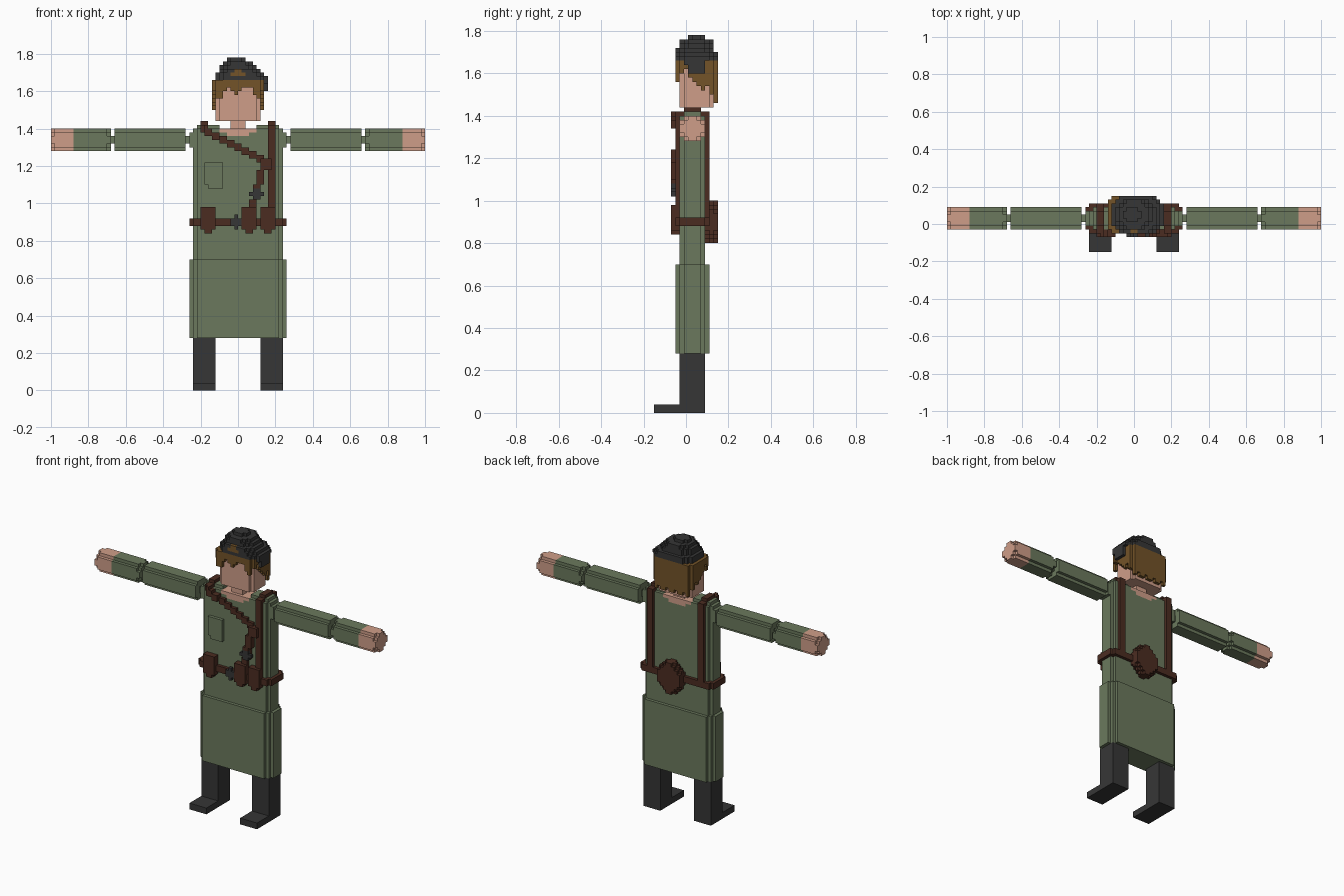
import bpy, bmesh, math

if "Cube" in bpy.data.objects:
    bpy.data.objects.remove(bpy.data.objects["Cube"])

U = 0.02  # block size


def material(name, srgb):
    m = bpy.data.materials.new(name)
    lin = [((c / 255 + 0.055) / 1.055) ** 2.4 for c in srgb]
    m.diffuse_color = (*lin, 1)
    m.use_nodes = True
    m.node_tree.nodes["Principled BSDF"].inputs["Base Color"].default_value = m.diffuse_color
    return m


MATS = {
    "g": material("coat green", (107, 121, 93)),
    "s": material("skin", (207, 158, 137)),
    "b": material("leather brown", (75, 44, 33)),
    "d": material("dark grey", (54, 54, 54)),
    "h": material("hair brown", (115, 83, 40)),
}


def box(x0, x1, y0, y1, z0, z1):
    """Grid cells filling a box (y grid is shifted by half a block)."""
    r = lambda v: math.floor(v / U + 0.5)
    return {(i, j, k) for i in range(r(x0), r(x1))
            for j in range(r(y0 + 0.01), r(y1 + 0.01))
            for k in range(r(z0), r(z1))}


def mbox(s, x0, x1, *rest):
    """Box on the side given by sign s."""
    return box(x0, x1, *rest) if s > 0 else box(-x1, -x0, *rest)


def prism(cells, axis, cut=1, end_cut=1):
    """Notch the four long edges of a box of cells; end slices may be cut deeper."""
    lo = [min(c[a] for c in cells) for a in range(3)]
    hi = [max(c[a] for c in cells) for a in range(3)]
    a, b = [n for n in range(3) if n != axis]
    dist = lambda c, n: min(c[n] - lo[n], hi[n] - c[n])
    return {c for c in cells if dist(c, a) + dist(c, b) >=
            (end_cut if dist(c, axis) == 0 else cut)}


def build(name, *layers):
    """layers: (colour key, cells); later layers repaint earlier ones."""
    vox = {}
    for key, cells in layers:
        vox.update({c: key for c in cells})
    keys = sorted(set(vox.values()))
    bm, verts = bmesh.new(), {}
    for c, key in vox.items():
        for a in range(3):
            for s in (0, 1):
                n = list(c)
                n[a] += 1 if s else -1
                if tuple(n) in vox:
                    continue
                quad = []
                for du, dv in ((0, 0), (1, 0), (1, 1), (0, 1)):
                    p = list(c)
                    p[a] += s
                    p[(a + 1) % 3] += du
                    p[(a + 2) % 3] += dv
                    p = tuple(p)
                    if p not in verts:
                        verts[p] = bm.verts.new((p[0] * U, p[1] * U - 0.01, p[2] * U))
                    quad.append(verts[p])
                f = bm.faces.new(quad if s else quad[::-1])
                f.material_index = keys.index(key)
    bmesh.ops.dissolve_limit(bm, angle_limit=0.01, verts=bm.verts[:],
                             edges=bm.edges[:], delimit={'MATERIAL'})
    me = bpy.data.meshes.new(name)
    bm.to_mesh(me)
    bm.free()
    for key in keys:
        me.materials.append(MATS[key])
    bpy.context.collection.objects.link(bpy.data.objects.new(name, me))


for s, side in ((-1, "right"), (1, "left")):
    # boots with flat toes
    build(side + "_boot", ("d", mbox(s, .12, .24, -.03, .09, 0, .28)
                           | mbox(s, .12, .24, -.15, -.03, 0, .04)))
    # arms with thin joints
    joint = mbox(s, .24, .68, .01, .05, 1.32, 1.36)
    upper = prism(mbox(s, .28, .66, -.03, .09, 1.28, 1.40), 0)
    build(side + "_upper_arm", ("g", joint | upper))
    fore = prism(mbox(s, .68, 1.0, -.03, .09, 1.28, 1.40), 0, 1, 2)
    hand = fore & mbox(s, .88, 1.0, -.03, .09, 1.28, 1.40)
    build(side + "_forearm", ("g", fore), ("s", hand))

# coat: skirt, torso with shoulders, chest pocket
build("skirt", ("g", prism(box(-.26, .26, -.05, .11, .28, .70), 2, 2, 2)))
torso = prism(box(-.24, .24, -.03, .09, .70, 1.40), 2)
neckline = (box(-.10, .10, -.03, .09, 1.38, 1.40) | box(-.06, .06, -.03, .09, 1.36, 1.38))
for s in (-1, 1):
    torso |= mbox(s, .10, .22, -.01, .07, 1.40, 1.42)
    torso |= mbox(s, .24, .26, -.01, .07, 1.30, 1.38)
pocket = box(-.18, -.08, -.05, -.03, 1.08, 1.22) - box(-.18, -.16, -.05, -.03, 1.08, 1.10)
build("torso", ("g", torso | pocket), ("s", neckline))

# neck and head
build("neck", ("s", box(-.04, .04, -.01, .07, 1.40, 1.46)))
head = prism(box(-.12, .12, -.03, .13, 1.44, 1.66), 2)
build("head", ("s", head))

# hair: uneven fringe, sides and back around the head
fringe = [1.56, 1.56, 1.60, 1.62, 1.60, 1.58, 1.60, 1.62, 1.62, 1.62, 1.58, 1.56]
sides = [1.60, 1.62, 1.58, 1.56, 1.54, 1.52, 1.54, 1.50]
hair = box(-.12, .12, -.03, .13, 1.64, 1.66)
for n, z in enumerate(fringe):
    x = -.12 + n * U
    hair |= box(x, x + U, -.05, -.03, z, 1.66)
    hair |= box(x, x + U, .13, .15, 1.46 + U * (n % 3 == 1), 1.66)
for n, z in enumerate(sides):
    y = -.03 + n * U
    for s in (-1, 1):
        hair |= mbox(s, .12, .14, y, y + U, z, 1.66)
        if n in (0, 7):
            hair |= mbox(s, .10, .12, y, y + U, z, 1.66)
build("hair", ("h", hair))

# soft cap: stacked rounded layers drooping to one side, with a small badge
cap = set()
for z, x0, x1, y0, y1, cut in (
        (1.60, .12, .16, .01, .09, 0), (1.62, .10, .16, -.01, .11, 1),
        (1.64, .06, .16, -.05, .13, 2), (1.66, -.12, .16, -.05, .15, 2),
        (1.68, -.12, .14, -.05, .15, 2), (1.70, -.10, .12, -.05, .13, 2),
        (1.72, -.10, .10, -.03, .13, 2), (1.74, -.08, .08, -.03, .13, 2),
        (1.76, -.06, .04, .01, .09, 1)):
    cap |= prism(box(x0, x1, y0, y1, z, z + U), 2, cut, cut)
badge = box(-.04, .04, -.05, -.03, 1.68, 1.70) | box(-.02, .02, -.05, -.03, 1.70, 1.72)
build("cap", ("d", cap), ("h", badge))

# shoulder straps over the top and down the back
straps = set()
for s in (-1, 1):
    straps |= mbox(s, .16, .20, .09, .11, .90, 1.40)
    straps |= mbox(s, .16, .20, -.05, .11, 1.38, 1.42)
    straps |= mbox(s, .16, .20, -.01, .07, 1.42, 1.44)
# front: straight strap, diagonal strap and its lower branch
straps |= box(.16, .20, -.05, -.03, .90, 1.40)
for n in range(17):
    x, z = -.18 + n * U, 1.38 - n * 0.0105
    straps |= box(x, x + U, -.07 if z > 1.34 else -.05, -.03, z - .01, z + .03)
for n in range(13):
    x, z = .14 - n * 0.0055, 1.22 - n * U
    straps |= box(x - .02, x + .02, -.07 if z > 1.05 else -.05, -.03, z - U, z)
straps |= box(.12, .18, -.07, -.03, 1.18, 1.24)
clip = box(.06, .14, -.07, -.05, 1.04, 1.06) | box(.08, .12, -.07, -.05, 1.02, 1.08)
build("straps", ("b", straps), ("d", clip))

# belt with buckle and front pouches
belt = prism(box(-.26, .26, -.05, .11, .88, .92), 2)
for x in (-.20, .02, .12):
    belt |= box(x, x + .08, -.07, -.03, .86, .98)
    belt |= box(x + .02, x + .06, -.07, -.03, .84, .86)
buckle = box(-.04, .02, -.07, -.05, .88, .92) | box(-.02, .0, -.07, -.05, .86, .94)
build("belt", ("b", belt), ("d", buckle))

# rounded pouch on the back
pouch = prism(box(-.06, .10, .09, .15, .80, 1.0), 1, 2, 3)
build("back_pouch", ("b", pouch))
